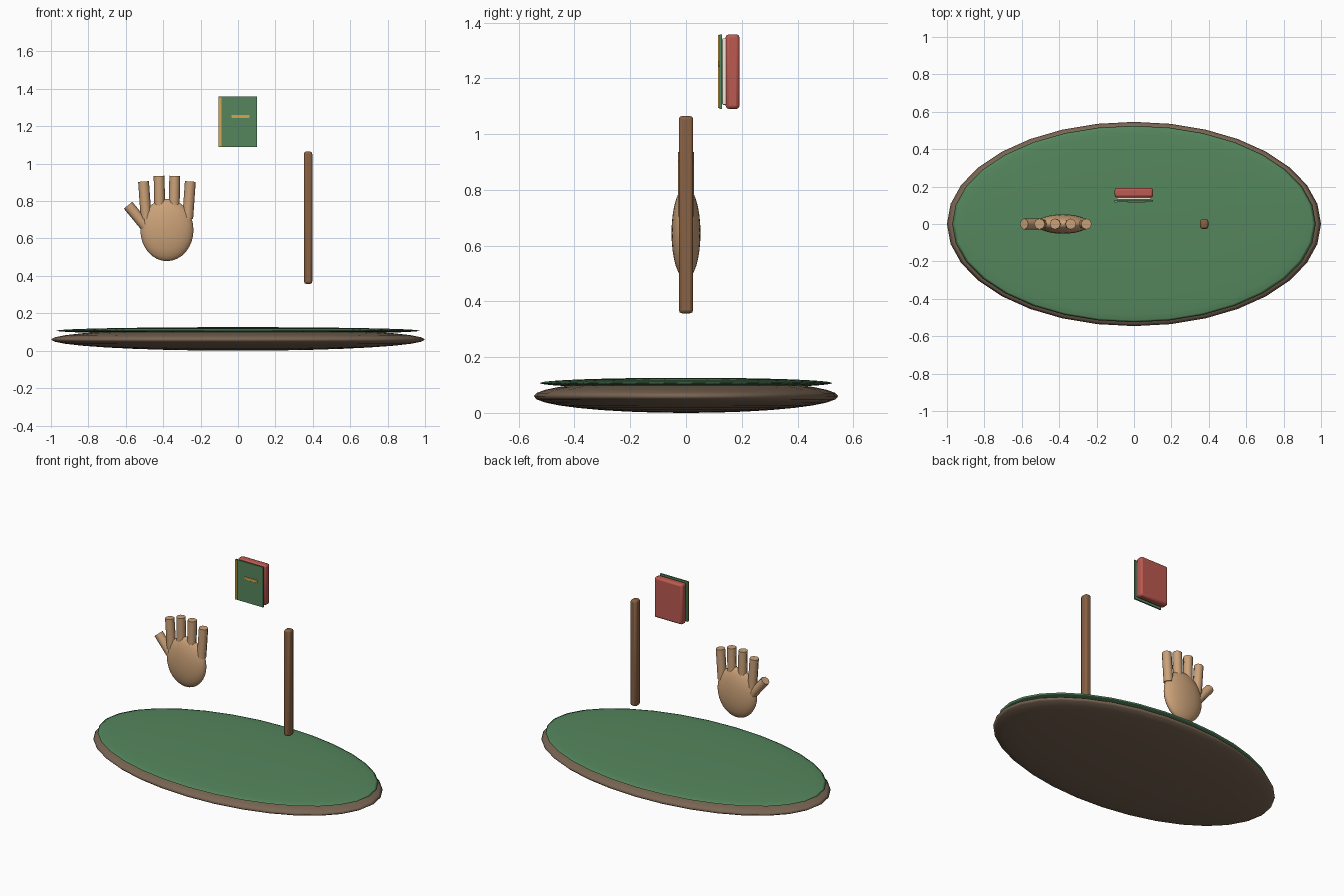
import bpy, math

if "Cube" in bpy.data.objects:
    bpy.data.objects.remove(bpy.data.objects["Cube"])


def material(name, rgb):
    m = bpy.data.materials.new(name)
    m.diffuse_color = (*rgb, 1)
    m.use_nodes = True
    m.node_tree.nodes["Principled BSDF"].inputs["Base Color"].default_value = m.diffuse_color
    return m


SOIL = material("soil", (0.19, 0.13, 0.085))
GRASS = material("grass", (0.09, 0.24, 0.11))
SKIN = material("skin", (0.60, 0.36, 0.19))
WOOD = material("wood", (0.25, 0.12, 0.055))
RED = material("red", (0.50, 0.10, 0.08))
PAPER = material("paper", (0.85, 0.80, 0.65))
COVER = material("cover", (0.09, 0.24, 0.11))
GOLD = material("gold", (0.70, 0.38, 0.07))


def finish(name, mat, angle=40):
    ob = bpy.context.object
    ob.name = name
    ob.data.materials.append(mat)
    bpy.ops.object.transform_apply(location=False, rotation=False, scale=True)
    bpy.ops.object.shade_smooth_by_angle(angle=math.radians(angle))
    return ob


def ellipsoid(name, loc, radii, mat, seg=32, rings=16):
    bpy.ops.mesh.primitive_uv_sphere_add(segments=seg, ring_count=rings, radius=1, location=loc)
    bpy.context.object.scale = radii
    return finish(name, mat, 180)


def box(name, lo, hi, mat, bevel=0):
    bpy.ops.mesh.primitive_cube_add(size=1, location=[(a + b) / 2 for a, b in zip(lo, hi)])
    bpy.context.object.scale = [b - a for a, b in zip(lo, hi)]
    ob = finish(name, mat, 30)
    if bevel:
        mod = ob.modifiers.new("bevel", "BEVEL")
        mod.width = bevel
        mod.segments = 2
    return ob


def finger(name, x, z, tilt, length, r=0.029):
    bpy.ops.mesh.primitive_cylinder_add(vertices=8, radius=r, depth=length,
                                        location=(x, 0, z), rotation=(0, tilt, 0))
    return finish(name, SKIN, 50)


# oval ground
ellipsoid("ground_base", (0, 0, 0.06), (1.0, 0.546, 0.06), SOIL)
ellipsoid("grass_top", (0, 0, 0.107), (0.972, 0.525, 0.019), GRASS)

# open hand
ellipsoid("palm", (-0.38, 0, 0.645), (0.142, 0.052, 0.166), SKIN)
for i, (x, z, tilt) in enumerate([(-0.498, 0.805, -0.07), (-0.42, 0.835, -0.02),
                                  (-0.34, 0.835, 0.02), (-0.262, 0.805, 0.07)]):
    finger(f"finger_{i + 1}", x, z, tilt, 0.2)
finger("thumb", -0.54, 0.72, -0.69, 0.15)

# upright stick
box("stick", (0.353, -0.026, 0.357), (0.397, 0.026, 1.065), WOOD, 0.012)

# book
box("book_back", (-0.104, 0.142, 1.09), (0.102, 0.192, 1.358), RED, 0.012)
box("pages", (-0.092, 0.130, 1.105), (0.092, 0.152, 1.343), PAPER, 0.003)
box("front_cover", (-0.104, 0.120, 1.09), (0.102, 0.129, 1.358), COVER)
box("spine_strip", (-0.104, 0.115, 1.093), (-0.087, 0.121, 1.355), GOLD)
box("title_bar", (-0.035, 0.115, 1.243), (0.062, 0.121, 1.261), GOLD, 0.002)
